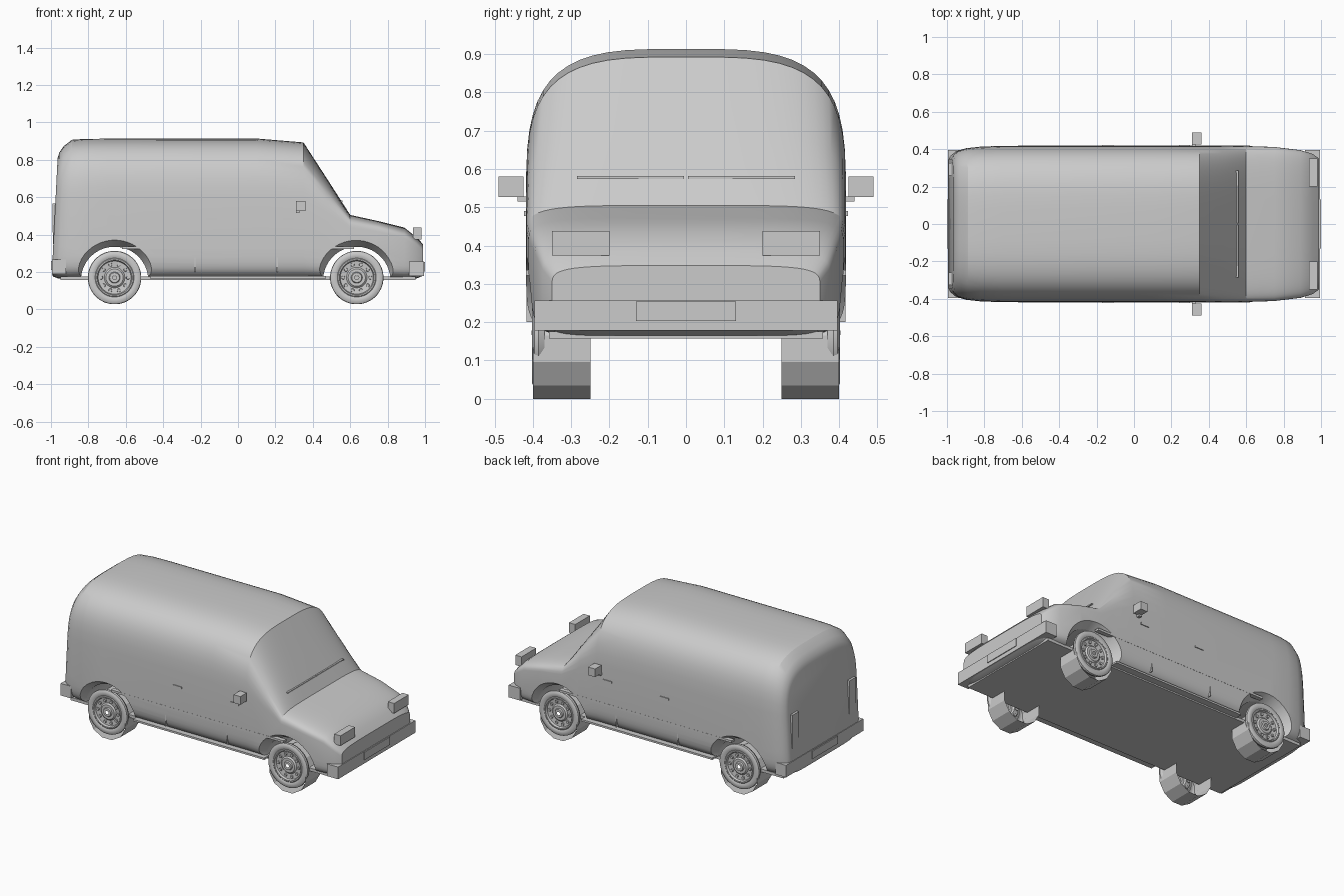
import bpy, bmesh, math

if "Cube" in bpy.data.objects:
    bpy.data.objects.remove(bpy.data.objects["Cube"])

gray = bpy.data.materials.new("plain gray")
gray.diffuse_color = (0.6, 0.6, 0.6, 1)
gray.use_nodes = True
gray.node_tree.nodes["Principled BSDF"].inputs["Base Color"].default_value = gray.diffuse_color


def finish(name, bm, smooth=None):
    bmesh.ops.recalc_face_normals(bm, faces=bm.faces[:])
    me = bpy.data.meshes.new(name)
    bm.to_mesh(me)
    bm.free()
    me.materials.append(gray)
    ob = bpy.data.objects.new(name, me)
    bpy.context.collection.objects.link(ob)
    if smooth:
        shade(ob, smooth)
    return ob


def shade(ob, angle):
    bpy.ops.object.select_all(action='DESELECT')
    ob.select_set(True)
    bpy.context.view_layer.objects.active = ob
    bpy.ops.object.shade_smooth_by_angle(angle=math.radians(angle))


def box(name, x, y, z):
    """Box from three (low, high) ranges."""
    bm = bmesh.new()
    bmesh.ops.create_cube(bm, size=1)
    for v in bm.verts:
        v.co = [r[0] if c < 0 else r[1] for c, r in zip(v.co, (x, y, z))]
    return finish(name, bm)


def box_pair(name, x, y, z):
    box(name + "_left", x, y, z)
    box(name + "_right", x, (-y[1], -y[0]), z)


def loft(bm, rings, caps):
    vs = [[bm.verts.new(p) for p in r] for r in rings]
    n = len(vs[0])
    for a, b in zip(vs, vs[1:]):
        for i in range(n):
            j = (i + 1) % n
            bm.faces.new((a[i], a[j], b[j], b[i]))
    if caps:
        bm.faces.new(vs[0])
        bm.faces.new(vs[-1][::-1])


def lathe(name, profile, cx, cz, seg, side=1, caps=False, smooth=None):
    """Turn a (y, radius) profile about an axle along y."""
    bm = bmesh.new()
    rings = []
    for y, r in profile:
        angs = [(k + 0.5) * 2 * math.pi / seg for k in range(seg)]
        rings.append([(cx + r * math.cos(a), side * y, cz + r * math.sin(a)) for a in angs])
    loft(bm, rings, caps)
    return finish(name, bm, smooth)


# Body shell: superellipse sections along x
# (x, half width, belt z, top z, bottom z, upper exponent, lean)
sections = [
    (-0.99, 0.345, 0.50, 0.81, 0.19, 3.8, 0.05),
    (-0.982, 0.365, 0.50, 0.84, 0.175, 3.7, 0.05),
    (-0.955, 0.388, 0.50, 0.873, 0.165, 3.6, 0.04),
    (-0.90, 0.405, 0.50, 0.907, 0.16, 3.6, 0.02),
    (-0.82, 0.414, 0.50, 0.912, 0.16, 3.6, 0),
    (-0.70, 0.418, 0.50, 0.913, 0.16, 3.6, 0),
    (0.10, 0.418, 0.50, 0.914, 0.16, 3.6, 0),
    (0.35, 0.418, 0.50, 0.893, 0.16, 3.6, 0),
    (0.475, 0.418, 0.46, 0.70, 0.16, 4.0, 0),
    (0.60, 0.417, 0.41, 0.505, 0.16, 5.0, 0),
    (0.75, 0.412, 0.39, 0.472, 0.16, 5.0, 0),
    (0.89, 0.395, 0.36, 0.437, 0.16, 4.5, 0),
    (0.955, 0.375, 0.32, 0.385, 0.165, 4.5, 0),
    (0.99, 0.35, 0.29, 0.348, 0.18, 4.5, 0),
]
Q = 14
rings = []
for x, w, zb, zt, z0, n, lean in sections:
    ring = []
    for k in range(4 * Q):
        a = (k + 0.5) * math.pi / (2 * Q)
        c, s = math.cos(a), math.sin(a)
        e, h = (n, zt - zb) if s > 0 else (8, zb - z0)
        y = math.copysign(abs(c) ** (2 / e), c) * w
        z = zb + math.copysign(abs(s) ** (2 / e), s) * h
        ring.append((x + lean * (z - 0.3), y, z))
    rings.append(ring)
bm = bmesh.new()
loft(bm, rings, True)
body = finish("body", bm)

# Flared wheel arches cut through the body
AXLES = {"rear": -0.66, "front": 0.635}
for end, x in AXLES.items():
    cutter = lathe("arch_cutter", [(-0.45, 0.235), (-0.36, 0.18), (0.36, 0.18), (0.45, 0.235)],
                   x, 0.155, 48, caps=True)
    cutter.hide_render = True
    mod = body.modifiers.new("arch", 'BOOLEAN')
    mod.operation = 'DIFFERENCE'
    mod.solver = 'EXACT'
    mod.object = cutter
    bpy.context.view_layer.objects.active = body
    bpy.ops.object.modifier_apply(modifier=mod.name)
    bpy.data.objects.remove(cutter)
shade(body, 28)

# Wheels: low-poly open tread, round tyre face, dished rim, studs
face = [(0.37, 0.136), (0.385, 0.143), (0.396, 0.141), (0.402, 0.130), (0.402, 0.112),
        (0.398, 0.104), (0.401, 0.100), (0.401, 0.093), (0.388, 0.088), (0.384, 0.055),
        (0.392, 0.046), (0.392, 0.030), (0.400, 0.026), (0.400, 0.011)]
for end, x in AXLES.items():
    for sname, s in (("left", 1), ("right", -1)):
        tag = f"{end}_{sname}"
        lathe("tread_" + tag, [(0.25, 0.135), (0.40, 0.135)], x, 0.1304, 12, s)
        lathe("wheel_" + tag, face, x, 0.17, 40, s, smooth=35)
        for k in range(10):
            a = k * math.pi / 5
            lathe(f"rim_stud_{tag}_{k}", [(0.38, 0.011), (0.394, 0.009)],
                  x + 0.072 * math.cos(a), 0.17 + 0.072 * math.sin(a), 8, s, caps=True)

# Floor, sills and side trim
box("floor", (-0.95, 0.95), (-0.358, 0.358), (0.157, 0.176))
box_pair("sill", (-0.47, 0.47), (0.34, 0.403), (0.166, 0.178))
box_pair("side_trim", (-0.62, 0.62), (0.39, 0.4185), (0.322, 0.336))

# Bumpers and plates
box("front_bumper", (0.915, 0.995), (-0.396, 0.396), (0.178, 0.257))
box("rear_bumper", (-0.995, -0.92), (-0.396, 0.396), (0.19, 0.268))
box("front_plate", (0.99, 1.0), (-0.13, 0.13), (0.203, 0.254))
box("rear_plate", (-1.0, -0.99), (-0.13, 0.13), (0.21, 0.26))

# Lights
box_pair("headlight", (0.935, 0.98), (0.2, 0.35), (0.374, 0.438))
box_pair("tail_light", (-0.992, -0.95), (0.26, 0.325), (0.41, 0.565))
box_pair("tail_lamp_base", (-0.99, -0.95), (0.26, 0.325), (0.35, 0.41))

# Mirrors, wipers, door seams and handles
box_pair("mirror", (0.31, 0.36), (0.425, 0.49), (0.527, 0.58))
box_pair("mirror_arm", (0.31, 0.33), (0.40, 0.44), (0.515, 0.528))
box_pair("wiper", (0.545, 0.56), (0.005, 0.285), (0.574, 0.582))
for i, x in enumerate((-0.23, 0.21)):
    box_pair(f"door_seam_{i}", (x - 0.003, x + 0.003), (0.39, 0.416), (0.20, 0.42))
for i, x in enumerate((-0.14, 0.27)):
    box_pair(f"door_handle_{i}", (x - 0.03, x + 0.03), (0.40, 0.423), (0.478, 0.49))
